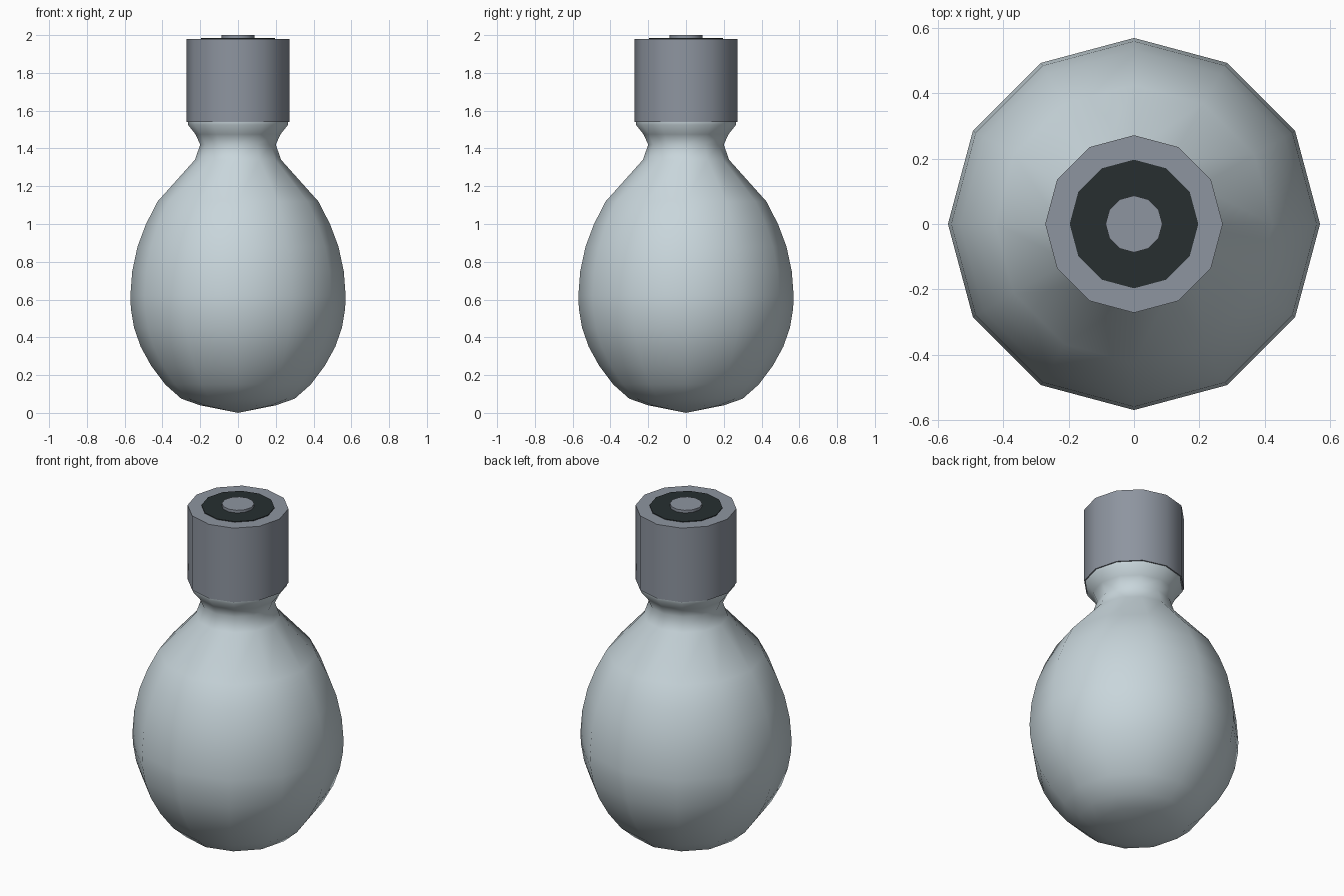
import bpy, bmesh
from math import cos, sin, pi, radians

if "Cube" in bpy.data.objects:
    bpy.data.objects.remove(bpy.data.objects["Cube"])

SIDES = 12


def material(name, rgb):
    m = bpy.data.materials.new(name)
    m.diffuse_color = (*rgb, 1)
    m.use_nodes = True
    m.node_tree.nodes["Principled BSDF"].inputs["Base Color"].default_value = m.diffuse_color
    return m


def lathe(name, profile, mat, angle):
    """Spin (radius, z) points around z; radius 0 makes a pole."""
    bm = bmesh.new()
    rings = []
    for r, z in profile:
        n = SIDES if r > 0 else 1
        rings.append([bm.verts.new((r * cos(2 * pi * i / SIDES),
                                    r * sin(2 * pi * i / SIDES), z))
                      for i in range(n)])
    for a, b in zip(rings, rings[1:]):
        for i in range(SIDES):
            j = (i + 1) % SIDES
            quad = [a[i % len(a)], a[j % len(a)], b[j % len(b)], b[i % len(b)]]
            bm.faces.new(list(dict.fromkeys(quad)))
    bmesh.ops.recalc_face_normals(bm, faces=bm.faces)
    mesh = bpy.data.meshes.new(name)
    bm.to_mesh(mesh)
    bm.free()
    mesh.materials.append(mat)
    obj = bpy.data.objects.new(name, mesh)
    bpy.context.collection.objects.link(obj)
    bpy.ops.object.select_all(action='DESELECT')
    obj.select_set(True)
    bpy.context.view_layer.objects.active = obj
    bpy.ops.object.shade_smooth_by_angle(angle=radians(angle))
    return obj


glass = material("frosted_glass", (0.58, 0.67, 0.71))
metal = material("metal", (0.27, 0.30, 0.35))
black = material("insulator", (0.02, 0.028, 0.03))

# Glass envelope: rounded bulb, pinched neck, flared collar
lathe("glass_bulb", [
    (0, 0), (0.20, 0.04), (0.30, 0.075), (0.385, 0.15), (0.46, 0.25),
    (0.515, 0.35), (0.55, 0.45), (0.567, 0.55), (0.57, 0.62), (0.56, 0.75),
    (0.532, 0.88), (0.487, 1.0), (0.425, 1.12), (0.228, 1.34), (0.20, 1.42),
    (0.225, 1.475), (0.265, 1.525), (0.265, 1.545), (0, 1.545)], glass, 50)

# Metal cap
lathe("cap", [(0, 1.54), (0.272, 1.54), (0.272, 1.98), (0, 1.98)], metal, 40)

# Dark insulator disc and centre contact
lathe("insulator_disc", [(0, 1.97), (0.197, 1.97), (0.197, 1.984), (0, 1.984)], black, 40)
lathe("contact", [(0, 1.97), (0.087, 1.97), (0.087, 2.0), (0, 2.0)], metal, 40)
